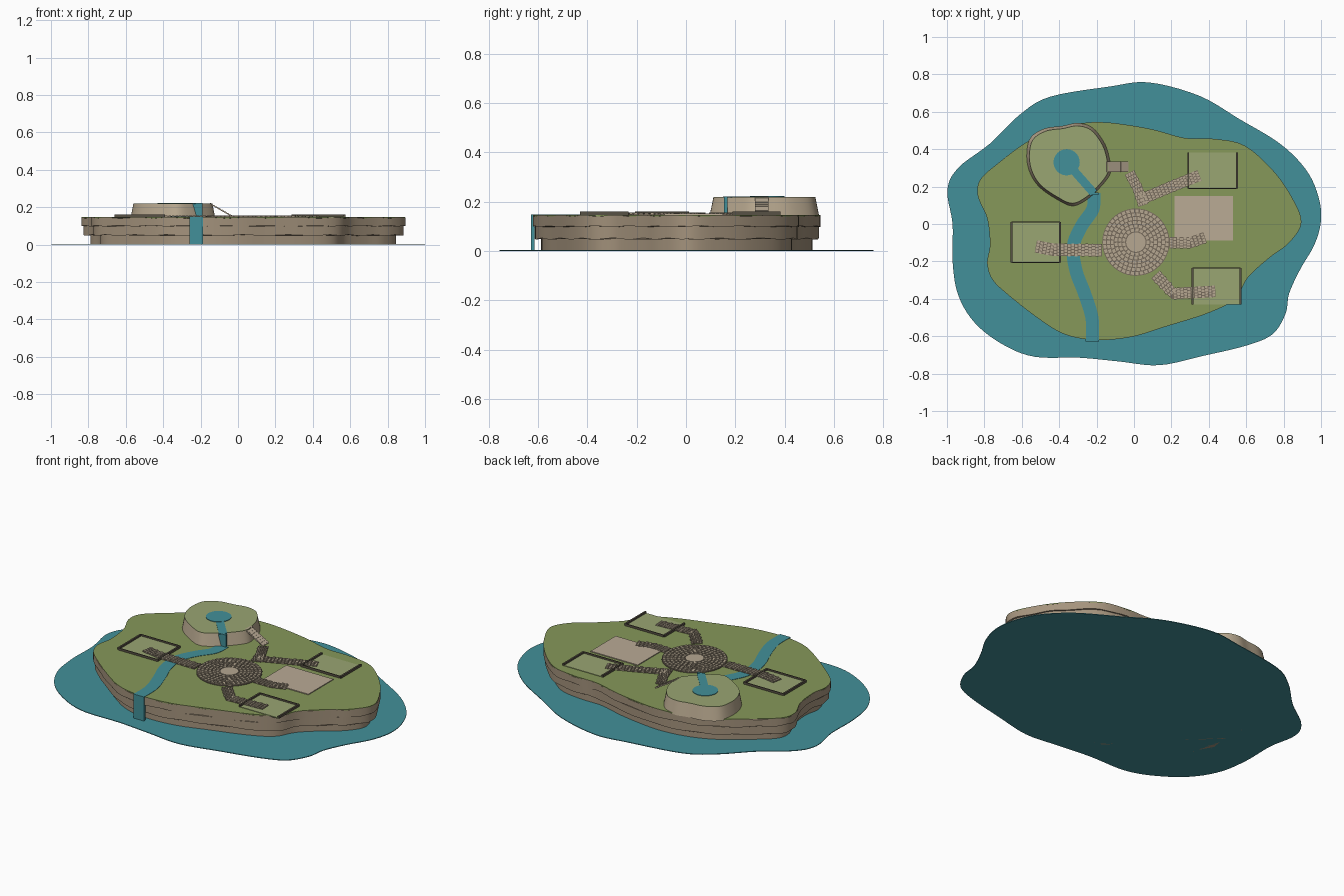
import bpy, bmesh, math, random
from mathutils import Vector, Matrix

if "Cube" in bpy.data.objects:
    bpy.data.objects.remove(bpy.data.objects["Cube"])

random.seed(4)


def mat(name, r, g, b):
    m = bpy.data.materials.new(name)
    m.diffuse_color = [(c / 255) ** 2.2 for c in (r, g, b)] + [1]
    m.use_nodes = True
    m.node_tree.nodes["Principled BSDF"].inputs["Base Color"].default_value = m.diffuse_color
    return m


GRASS = mat("grass", 133, 151, 90)
LAWN = mat("light_grass", 152, 164, 114)
WATER = mat("water", 68, 143, 152)
ROCK = mat("rock", 163, 146, 124)
ROCK2 = mat("rock_pale", 184, 168, 143)
SAND = mat("sand", 184, 169, 148)
STONE = mat("stone", 180, 166, 144)
MORTAR = mat("mortar", 118, 106, 92)
FENCE = mat("fence", 88, 82, 70)


def finish(bm, name, m, smooth=False):
    bmesh.ops.recalc_face_normals(bm, faces=bm.faces)
    me = bpy.data.meshes.new(name)
    bm.to_mesh(me)
    bm.free()
    me.materials.append(m)
    ob = bpy.data.objects.new(name, me)
    bpy.context.collection.objects.link(ob)
    if smooth:
        bpy.ops.object.select_all(action='DESELECT')
        ob.select_set(True)
        bpy.context.view_layer.objects.active = ob
        bpy.ops.object.shade_smooth_by_angle(angle=math.radians(35))
    return ob


def spline(pts, closed=True, steps=5):
    """Smooth curve through 2D points."""
    n, out = len(pts), []
    for i in range(n if closed else n - 1):
        ids = [(i + k) % n if closed else min(max(i + k, 0), n - 1) for k in (-1, 0, 1, 2)]
        a, b, c, d = (Vector(pts[k]) for k in ids)
        for s in range(steps):
            t = s / steps
            out.append(0.5 * (2 * b + (c - a) * t + (2 * a - 5 * b + 4 * c - d) * t * t
                              + (3 * b - a - 3 * c + d) * t ** 3))
    return out if closed else out + [Vector(pts[-1])]


def scaled(pts, s, c):
    return [Vector(c) + (p - Vector(c)) * s for p in pts]


def loft(name, levels, m, wave=0.0, smooth=True):
    """Stack of (outline, z) rings, capped at both ends."""
    bm = bmesh.new()
    rings = []
    for k, (pts, z) in enumerate(levels):
        rings.append([bm.verts.new((p.x, p.y, max(0, z + wave * math.sin(i * 1.05 + z * 60))))
                      for i, p in enumerate(pts)])
    for lo, hi in zip(rings, rings[1:]):
        for i in range(len(lo)):
            j = (i + 1) % len(lo)
            bm.faces.new((lo[i], lo[j], hi[j], hi[i]))
    bm.faces.new(rings[0][::-1])
    bm.faces.new(rings[-1])
    return finish(bm, name, m, smooth)


def add_box(bm, c, size, rot=Matrix.Identity(4)):
    bmesh.ops.create_cube(bm, size=1, matrix=Matrix.Translation(c) @ rot @ Matrix.Diagonal((*size, 1)))


def box(name, x0, x1, y0, y1, z0, z1, m):
    bm = bmesh.new()
    add_box(bm, ((x0 + x1) / 2, (y0 + y1) / 2, (z0 + z1) / 2), (x1 - x0, y1 - y0, z1 - z0))
    return finish(bm, name, m)


def ribbon(name, pts, w, z0, z1, m):
    """Flat strip along a path."""
    left, right = [], []
    for i, p in enumerate(pts):
        t = (pts[min(i + 1, len(pts) - 1)] - pts[max(i - 1, 0)]).normalized()
        n = Vector((-t.y, t.x)) * w / 2
        left.append(p + n)
        right.append(p - n)
    out = left + right[::-1]
    return loft(name, [(out, z0), (out, z1)], m, smooth=False)


def disc(name, x, y, r, z0, z1, m, n=40):
    ring = [Vector((x + r * math.cos(a * math.tau / n), y + r * math.sin(a * math.tau / n))) for a in range(n)]
    return loft(name, [(ring, z0), (ring, z1)], m)


# Sea and island outlines
sea = spline([(1, .02), (.985, .15), (.92, .29), (.78, .43), (.565, .56), (.35, .685), (.08, .757), (-.13, .735),
              (-.45, .68), (-.61, .585), (-.77, .43), (-.94, .3), (-.998, .18), (-.97, 0), (-.97, -.2),
              (-.94, -.38), (-.85, -.53), (-.7, -.645), (-.53, -.71), (-.29, -.715), (-.08, -.735), (.135, -.755),
              (.37, -.705), (.6, -.65), (.74, -.59), (.81, -.48), (.83, -.37), (.89, -.24), (.965, -.11)])
shore = spline([(.895, .01), (.84, .15), (.74, .29), (.59, .42), (.43, .455), (.27, .46), (.08, .51), (-.185, .545),
                (-.4, .515), (-.57, .44), (-.72, .33), (-.82, .24), (-.835, .15), (-.785, .03), (-.77, -.11),
                (-.785, -.21), (-.755, -.3), (-.66, -.39), (-.505, -.51), (-.37, -.59), (-.21, -.62),
                (-.02, -.605), (.165, -.55), (.4, -.475), (.54, -.4), (.61, -.285), (.725, -.18), (.83, -.1)])
loft("sea", [(sea, 0), (sea, .004)], WATER, smooth=False)

# Rock strata with wavy joints, capped by grass
C = (.03, -.03)
for name, s, z0, z1 in (("lower_cliff", .943, 0, .054), ("middle_cliff", .988, .05, .1), ("upper_cliff", 1, .1, .143)):
    ring = scaled(shore, s, C)
    loft(name, [(ring, z0), (ring, z1)], ROCK, wave=.003)
top = scaled(shore, .999, C)
loft("grass_top", [(top, .138), (top, .147)], GRASS)

# Raised plateau with tapered sides
mesa = spline([(-.575, .37), (-.555, .46), (-.48, .51), (-.38, .525), (-.3, .54), (-.22, .515), (-.155, .43),
               (-.128, .34), (-.125, .27), (-.18, .195), (-.25, .13), (-.33, .095), (-.42, .135), (-.51, .2),
               (-.56, .28)])
M = (-.35, .32)
mesa_top = scaled(mesa, .93, M)
loft("plateau_rock", [(mesa, .14), (mesa_top, .217)], ROCK2)
loft("plateau_grass", [(mesa_top, .215), (mesa_top, .22)], LAWN)

# Pond, stream, waterfalls and river
disc("pond", -.36, .33, .07, .216, .223, WATER)
ribbon("stream", [Vector((-.36, .33)), Vector((-.29, .25)), Vector((-.215, .165))], .045, .2165, .2222, WATER)
box("upper_waterfall", -.24, -.19, .155, .168, .145, .222, WATER)
river = spline([(-.215, .165), (-.22, .08), (-.28, -.01), (-.325, -.12), (-.31, -.25), (-.265, -.37),
                (-.225, -.5), (-.222, -.62)], False)
ribbon("river", river, .07, .144, .149, WATER)
box("lower_waterfall", -.258, -.188, -.628, -.614, 0, .149, WATER)

# Ramp with treads up to the plateau
bm = bmesh.new()
p, q = Vector((-.15, .307, .219)), Vector((-.03, .307, .15))
ang = Matrix.Rotation(math.atan2(p.z - q.z, q.x - p.x), 4, 'Y')
add_box(bm, (p + q) / 2, ((q - p).length, .056, .006), ang)
for i in range(8):
    add_box(bm, p.lerp(q, (i + .5) / 8) + Vector((0, 0, .002)), (.01, .056, .006), ang)
finish(bm, "plateau_steps", SAND)

# Plots with low fences; L R F B mark fenced sides
for name, x0, x1, y0, y1, sides in (("back_plot", .29, .55, .19, .382, "LRF"), ("left_plot", -.655, -.395, -.205, .01, "LRFB"),
                                    ("front_plot", .312, .57, -.43, -.236, "LRB")):
    box(name, x0, x1, y0, y1, .144, .15, LAWN)
    t = .005
    rails = {"L": (x0 - t, x0 + t, y0, y1), "R": (x1 - t, x1 + t, y0, y1),
             "F": (x0, x1, y0 - t / 2, y0 + t / 2), "B": (x0, x1, y1 - t / 2, y1 + t / 2)}
    for s in sides:
        box(name + "_fence", *rails[s], .146, .16, FENCE)
box("sand_plot", .217, .53, -.088, .15, .144, .152, SAND)

# Round plaza: pavement rings round a central slab
PX, PY = .01, -.097
disc("plaza_base", PX, PY, .18, .144, .1515, MORTAR, 48)
disc("plaza_centre", PX, PY, .052, .15, .156, STONE, 24)
bm = bmesh.new()
for k in range(6):
    r = .065 + k * .0205
    n = int(math.tau * r / .024)
    for i in range(n):
        a = (i + (k % 2) * .5) * math.tau / n
        add_box(bm, (PX + r * math.cos(a), PY + r * math.sin(a), .1525),
                (.0155, .018, .006 + random.uniform(-.001, .001)), Matrix.Rotation(a, 4, 'Z'))
finish(bm, "plaza_stones", STONE)

# Cobbled paths leading out of the plaza
paths = {"left_path": ([(-.525, -.12), (-.43, -.138), (-.17, -.14)], .066),
         "plateau_path": ([(.05, .1), (.02, .19), (-.025, .275)], .055),
         "back_path": ([(.035, .13), (.2, .2), (.35, .26)], .06),
         "right_path": ([(.19, -.1), (.3, -.1), (.38, -.072)], .06),
         "front_path": ([(.115, -.27), (.21, -.372), (.435, -.36)], .062)}
for name, (pts, w) in paths.items():
    bm = bmesh.new()
    row = 0
    for a, b in zip(pts, pts[1:]):
        a, b = Vector(a), Vector(b)
        d = (b - a).normalized()
        nrm = Vector((-d.y, d.x))
        rot = Matrix.Rotation(math.atan2(d.y, d.x), 4, 'Z')
        n = round((b - a).length / .019)
        for i in range(n):
            row += 1
            for j in range(4):
                c = a.lerp(b, (i + .5) / n) + nrm * ((j - 1.5) * w / 4 + (row % 2 - .5) * .006)
                add_box(bm, (c.x, c.y, .153), (.0145, w / 4 - .004, .007), rot)
    finish(bm, name + "_stones", STONE)
    ribbon(name + "_bed", [Vector(v) for v in pts], w, .1445, .1525, MORTAR)
